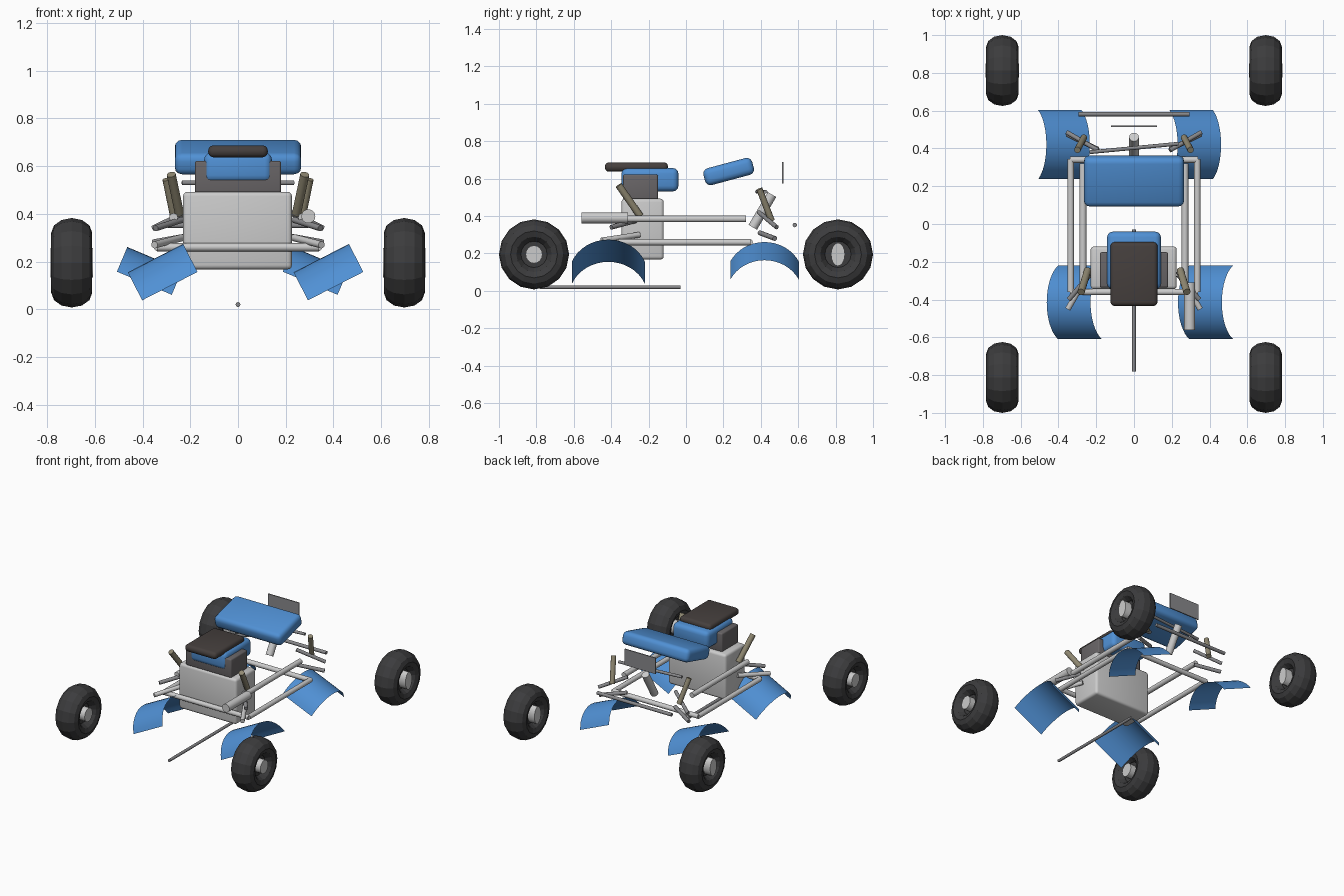
import bpy, bmesh, math
from mathutils import Vector, Matrix

if "Cube" in bpy.data.objects:
    bpy.data.objects.remove(bpy.data.objects["Cube"])


def mat(name, rgb):
    m = bpy.data.materials.new(name)
    m.diffuse_color = (*rgb, 1)
    m.use_nodes = True
    m.node_tree.nodes["Principled BSDF"].inputs["Base Color"].default_value = m.diffuse_color
    return m


BLUE = mat("blue_paint", (0.08, 0.28, 0.66))
RUBBER = mat("rubber", (0.045, 0.045, 0.047))
SEAT = mat("seat_vinyl", (0.06, 0.05, 0.047))
DARK = mat("dark_metal", (0.14, 0.13, 0.135))
STEEL = mat("steel", (0.25, 0.25, 0.26))
SPRING = mat("spring", (0.28, 0.25, 0.17))


def make(name, bm, material=None, smooth=True):
    bmesh.ops.recalc_face_normals(bm, faces=bm.faces)
    me = bpy.data.meshes.new(name)
    bm.to_mesh(me)
    bm.free()
    ob = bpy.data.objects.new(name, me)
    bpy.context.collection.objects.link(ob)
    if material:
        me.materials.append(material)
    if smooth:
        bpy.ops.object.select_all(action='DESELECT')
        ob.select_set(True)
        bpy.context.view_layer.objects.active = ob
        bpy.ops.object.shade_smooth_by_angle(angle=math.radians(35))
    return ob


def box(name, center, size, bevel=0, material=None, tilt=0):
    bm = bmesh.new()
    bmesh.ops.create_cube(bm, size=1, matrix=Matrix.Diagonal((*size, 1)))
    if bevel:
        bmesh.ops.bevel(bm, geom=bm.edges[:], offset=bevel, segments=3,
                        profile=0.5, affect='EDGES')
    bm.transform(Matrix.Translation(center) @ Matrix.Rotation(math.radians(tilt), 4, 'X'))
    return make(name, bm, material)


def rod(name, a, b, r, material=None, sides=16):
    a, b = Vector(a), Vector(b)
    d = b - a
    bm = bmesh.new()
    bmesh.ops.create_cone(bm, cap_ends=True, segments=sides, radius1=r, radius2=r,
                          depth=d.length)
    bm.transform(Matrix.Translation((a + b) / 2) @ d.to_track_quat('Z', 'Y').to_matrix().to_4x4())
    return make(name, bm, material)


def x_cylinder(name, center, half_x, ry, rz, material=None, sides=16):
    bm = bmesh.new()
    bmesh.ops.create_cone(bm, cap_ends=True, segments=sides, radius1=1, radius2=1, depth=2)
    bm.transform(Matrix.Translation(center) @ Matrix.Diagonal((half_x, ry, rz, 1))
                 @ Matrix.Rotation(math.pi / 2, 4, 'Y'))
    return make(name, bm, material)


def tire(name, center, n=16, m=12):
    # faceted torus, widened along the axle
    bm = bmesh.new()
    rings = []
    for i in range(n):
        a = 2 * math.pi * i / n
        ring = []
        for j in range(m):
            t = 2 * math.pi * j / m
            r = 0.1255 + 0.062 * math.cos(t)
            ring.append(bm.verts.new((center[0] + 0.086 * math.sin(t),
                                      center[1] + r * math.cos(a),
                                      center[2] + r * math.sin(a))))
        rings.append(ring)
    for i in range(n):
        p, q = rings[i], rings[(i + 1) % n]
        for j in range(m):
            k = (j + 1) % m
            bm.faces.new((p[j], p[k], q[k], q[j]))
    return make(name, bm, RUBBER, smooth=False)


def fender(name, crest_a, crest_b, y, half, height, n=16):
    # curved sheet: arc in y swept along the tilted crest line in the xz plane
    a, b = Vector((crest_a[0], 0, crest_a[1])), Vector((crest_b[0], 0, crest_b[1]))
    d = (b - a).normalized()
    down = Vector((d.z, 0, -d.x))
    R = (half ** 2 + height ** 2) / (2 * height)
    top = math.asin(half / R)
    bm = bmesh.new()
    prev = None
    for i in range(n + 1):
        t = -top + 2 * top * i / n
        off = down * (R - R * math.cos(t)) + Vector((0, y + R * math.sin(t), 0))
        cur = (bm.verts.new(a + off), bm.verts.new(b + off))
        if prev:
            bm.faces.new((prev[0], prev[1], cur[1], cur[0]))
        prev = cur
    return make(name, bm, BLUE)


# wheels
for sx, side in ((-1, "left"), (1, "right")):
    for y, end in ((-0.8125, "front"), (0.8125, "rear")):
        c = (sx * 0.697, y, 0.195)
        tag = f"{end}_{side}"
        tire("tire_" + tag, c)
        x_cylinder("rim_" + tag, c, 0.035, 0.075, 0.075, RUBBER)
        if y > 0:
            x_cylinder("hub_" + tag, c, 0.089, 0.037, 0.062)
        else:
            x_cylinder("hub_" + tag, c, 0.08, 0.045, 0.048)

# fenders (same lean on both sides)
for dx, side in ((-0.695, "left"), (0, "right")):
    fender("front_fender_" + side, (0.233 + dx, 0.155), (0.465 + dx, 0.274), -0.415, 0.195, 0.132)
    fender("rear_fender_" + side, (0.231 + dx, 0.261), (0.461 + dx, 0.164), 0.42, 0.183, 0.112)

# body
box("engine_block", (-0.002, -0.232, 0.33), (0.456, 0.226, 0.325), 0.018)
box("engine_cover", (0, -0.243, 0.555), (0.362, 0.187, 0.135), 0.01, DARK)
box("seat_base", (0, -0.193, 0.594), (0.285, 0.305, 0.125), 0.03, BLUE)
box("seat_cushion", (0, -0.265, 0.662), (0.25, 0.338, 0.05), 0.022, SEAT)
box("hood", (0, 0.228, 0.638), (0.53, 0.27, 0.093), 0.03, BLUE, 15)
box("plate", (0, 0.518, 0.632), (0.245, 0.007, 0.115), 0, STEEL)

# frame rails, arms and shocks, mirrored
for s, side in ((-1, "left"), (1, "right")):
    rod("upper_rail_" + side, (s * .27, -.31, .385), (s * .27, .32, .385), .018)
    rod("lower_rail_" + side, (s * .335, -.36, .26), (s * .335, .345, .26), .017)
    rod("front_upper_arm_" + side, (s * .345, -.40, .34), (s * .235, -.27, .375), .013, STEEL)
    rod("front_lower_arm_" + side, (s * .35, -.45, .27), (s * .235, -.25, .30), .015)
    rod("rear_upper_arm_" + side, (s * .355, .485, .34), (s * .19, .39, .42), .012, STEEL)
    rod("rear_lower_arm_" + side, (s * .355, .475, .28), (s * .19, .395, .31), .013, STEEL)
    rod("front_shock_" + side, (s * .245, -.245, .40), (s * .28, -.36, .565), .019, SPRING)
    rod("rear_shock_" + side, (s * .265, .458, .375), (s * .30, .392, .545), .017, SPRING)

# cross bars, steering, exhaust
rod("front_cross_bar", (-.34, -.36, .26), (.34, -.36, .26), .017)
rod("rear_cross_bar", (-.34, .34, .26), (.34, .34, .26), .017)
rod("bumper_bar", (-.295, .582, .352), (.295, .582, .352), .012, STEEL)
rod("steering_column", (0, .357, .34), (0, .46, .515), .026)
rod("handlebar", (-.235, .38, .53), (.235, .425, .53), .01, STEEL)
rod("exhaust_muffler", (.295, -.56, .39), (.295, -.31, .39), .029, None, 20)
rod("drive_shaft", (0, -.78, .02), (0, -.03, .02), .01, STEEL)
